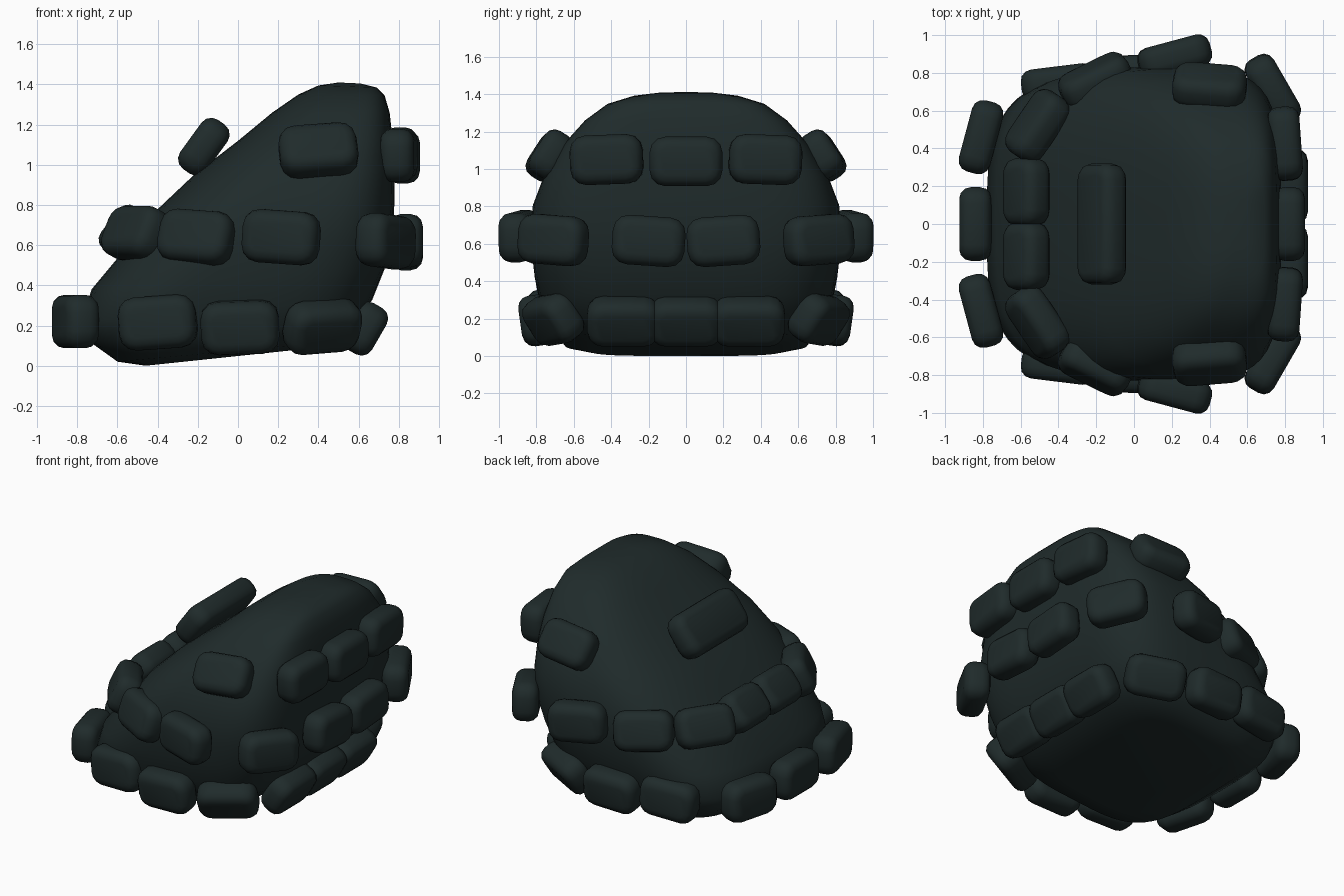
import bpy, bmesh
from math import cos, sin, pi, radians, copysign
from mathutils import Matrix

cube = bpy.data.objects.get("Cube")
if cube:
    bpy.data.objects.remove(cube, do_unlink=True)

mat = bpy.data.materials.new("dark slate green")
mat.use_nodes = True
COLOUR = (0.014, 0.024, 0.024, 1)
mat.diffuse_color = COLOUR
mat.node_tree.nodes["Principled BSDF"].inputs["Base Color"].default_value = COLOUR


def finish(name, bm, angle):
    bmesh.ops.recalc_face_normals(bm, faces=bm.faces)
    mesh = bpy.data.meshes.new(name)
    bm.to_mesh(mesh)
    bm.free()
    mesh.materials.append(mat)
    obj = bpy.data.objects.new(name, mesh)
    bpy.context.collection.objects.link(obj)
    bpy.ops.object.select_all(action="DESELECT")
    obj.select_set(True)
    bpy.context.view_layer.objects.active = obj
    bpy.ops.object.shade_smooth_by_angle(angle=radians(angle))


# Body: lofted rings, each as low-side x, z, high-side x, z, half depth
RINGS = [
    (-.46, .0, .30, .08, .52), (-.60, .02, .48, .12, .65),
    (-.74, .12, .60, .22, .73), (-.78, .22, .67, .33, .78),
    (-.73, .38, .73, .48, .81), (-.58, .56, .77, .65, .83),
    (-.40, .78, .78, .82, .82), (-.22, .95, .78, .97, .76),
    (0, 1.12, .77, 1.13, .66), (.17, 1.26, .755, 1.26, .54),
    (.30, 1.35, .73, 1.345, .42), (.40, 1.395, .69, 1.385, .28),
    (.50, 1.41, .61, 1.405, .14),
]
SIDES = 48


def squircle(v, power):
    return copysign(abs(v) ** power, v)


bm = bmesh.new()
loops = []
for xl, zl, xr, zr, depth in RINGS:
    loop = []
    for i in range(SIDES):
        a = 2 * pi * (i + .5) / SIDES
        # Square towards the back wall, rounder up the slope
        power = .48 if cos(a) > 0 else min(.53 + .25 * zl, .68)
        t = (squircle(cos(a), power) + 1) / 2
        loop.append(bm.verts.new((xl + (xr - xl) * t, depth * squircle(sin(a), power),
                                  zl + (zr - zl) * t)))
    loops.append(loop)
for low, high in zip(loops, loops[1:]):
    for i in range(SIDES):
        j = (i + 1) % SIDES
        bm.faces.new((low[i], low[j], high[j], high[i]))
bm.faces.new(loops[0])
bm.faces.new(loops[-1])
finish("body", bm, 50)


# Studs: rounded blocks facing outward by azimuth, elevation and roll
def stud(name, pos, azimuth, elevation=0, roll=0, length=.39, height=.265, thick=.17):
    bm = bmesh.new()
    bmesh.ops.create_cube(bm, size=1)
    bmesh.ops.scale(bm, vec=(thick, length, height), verts=bm.verts)
    # Round the four outline corners, then soften both rims
    corners = [e for e in bm.edges if abs(e.verts[0].co.x - e.verts[1].co.x) > .01]
    bmesh.ops.bevel(bm, geom=corners, offset=.085, segments=3,
                    profile=.5, affect="EDGES")
    rims = [e for e in bm.edges if abs(e.verts[0].co.x - e.verts[1].co.x) < .01]
    bmesh.ops.bevel(bm, geom=rims, offset=.06, segments=3,
                    profile=.5, affect="EDGES")
    turn = (Matrix.Rotation(radians(azimuth), 4, "Z")
            @ Matrix.Rotation(radians(-elevation), 4, "Y")
            @ Matrix.Rotation(radians(roll), 4, "X"))
    bmesh.ops.transform(bm, matrix=Matrix.Translation(pos) @ turn, verts=bm.verts)
    finish(name, bm, 50)


def pair(name, x, y, z, azimuth, elevation=0, roll=0, **size):
    stud(name + "_left", (x, y, z), azimuth, elevation, roll, **size)
    stud(name + "_right", (x, -y, z), -azimuth, elevation, -roll, **size)


# Lower row
stud("low_toe_stud", (-.84, 0, .22), 180)
pair("low_toe_side_stud", -.81, .46, .22, 165)
pair("low_flank_stud_a", -.4, .75, .215, 97, 0, -4)
pair("low_flank_stud_b", .01, .8, .19, 91, -8, -2)
pair("low_corner_stud", .42, .71, .195, 62, -33, -5)
pair("low_back_stud", .63, .335, .185, 0, -30)
stud("low_back_middle_stud", (.63, 0, .185), 0, -30)

# Middle row
pair("middle_slope_stud", -.57, .17, .67, 180, 38, length=.36)
pair("middle_slope_corner_stud", -.51, .52, .66, 146, 25)
pair("middle_flank_stud_a", -.205, .76, .64, 115, 16, 4)
pair("middle_flank_stud_b", .215, .885, .64, 105, 0, 4)
pair("middle_corner_stud", .735, .71, .62, 30, 0, 4)
pair("middle_back_stud", .835, .2, .615, 0, 0, 4)

# Upper row
pair("upper_flank_stud", .4, .73, 1.07, 88, 33, -5)
pair("upper_back_stud", .8, .425, 1.05, 4, 0, -2)
stud("upper_back_middle_stud", (.82, 0, 1.04), 0)
stud("upper_slope_stud", (-.17, 0, 1.09), 180, 36, length=.64, height=.3, thick=.16)
